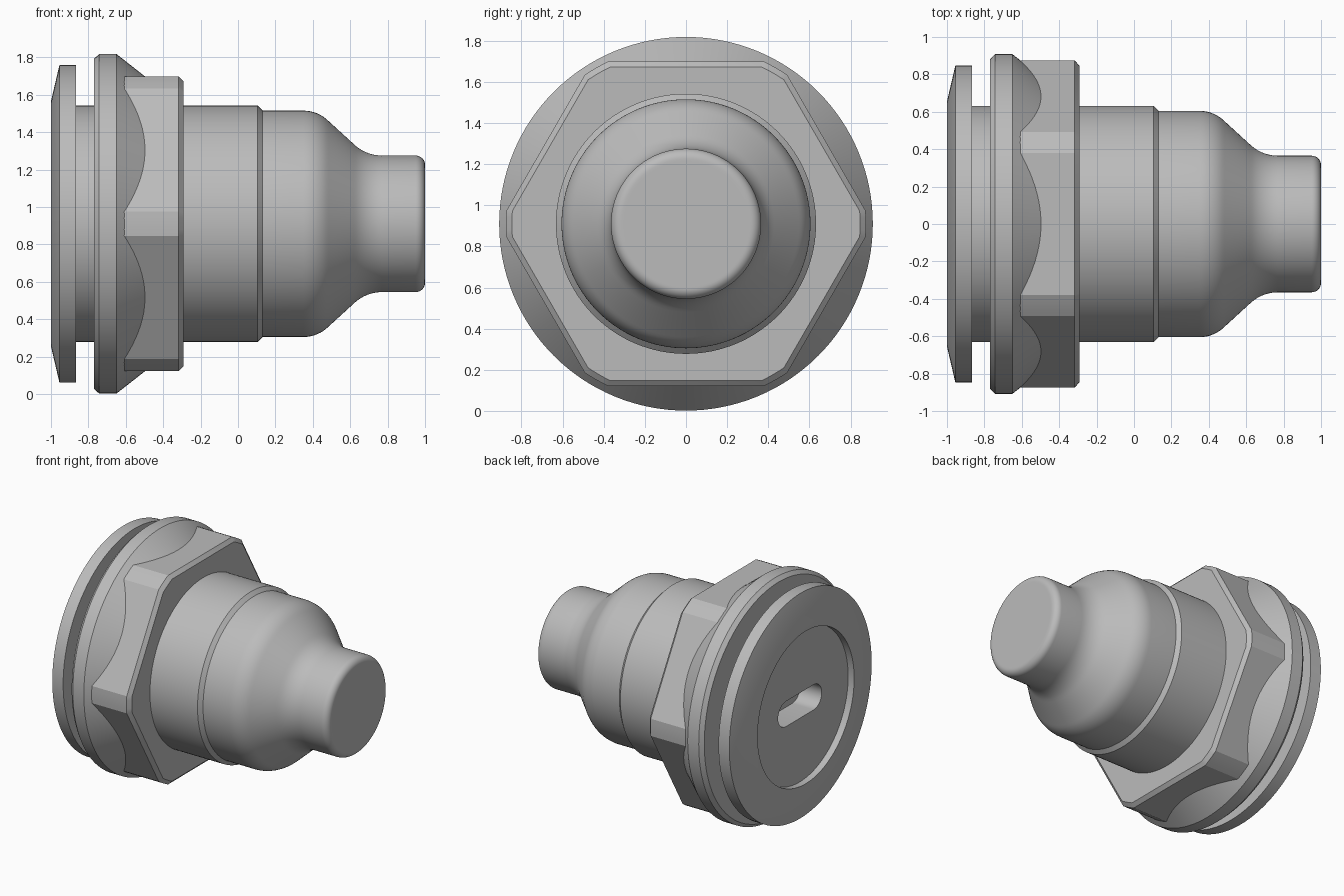
import bpy, bmesh, math
from math import sin, cos, pi, radians

cube = bpy.data.objects.get("Cube")
if cube:
    bpy.data.objects.remove(cube, do_unlink=True)

AXIS_Z = 0.91          # height of the turning axis, which runs along x
SEGMENTS = 128

metal = bpy.data.materials.new("satin_grey")
metal.use_nodes = True
GREY = (0.50, 0.50, 0.50, 1)
metal.diffuse_color = GREY
metal.node_tree.nodes["Principled BSDF"].inputs["Base Color"].default_value = GREY


def make_object(name, rings, angle):
    """Skin a list of equal-length rings of points and cap both ends."""
    bm = bmesh.new()
    loops = [[bm.verts.new(p) for p in ring] for ring in rings]
    n = len(loops[0])
    for a, b in zip(loops, loops[1:]):
        for i in range(n):
            j = (i + 1) % n
            bm.faces.new((a[i], a[j], b[j], b[i]))
    bm.faces.new(loops[0])
    bm.faces.new(loops[-1])
    bmesh.ops.recalc_face_normals(bm, faces=bm.faces)
    mesh = bpy.data.meshes.new(name)
    bm.to_mesh(mesh)
    bm.free()
    mesh.materials.append(metal)
    obj = bpy.data.objects.new(name, mesh)
    obj.location.z = AXIS_Z
    bpy.context.collection.objects.link(obj)
    smooth(obj, angle)
    return obj


def smooth(obj, angle):
    bpy.ops.object.select_all(action="DESELECT")
    obj.select_set(True)
    bpy.context.view_layer.objects.active = obj
    bpy.ops.object.shade_smooth_by_angle(angle=radians(angle))


def lathe(name, profile, angle=30):
    """Turn (x, radius) points around the x axis."""
    turns = [2 * pi * i / SEGMENTS for i in range(SEGMENTS)]
    return make_object(name, [[(x, r * cos(t), r * sin(t)) for t in turns]
                              for x, r in profile], angle)


def arc(cx, cr, radius, start, end, steps=8):
    """Fillet points in the (x, radius) plane, angles in degrees."""
    return [(cx + radius * cos(radians(start + (end - start) * i / steps)),
             cr + radius * sin(radians(start + (end - start) * i / steps)))
            for i in range(steps + 1)]


# Turned body: recessed head flange, groove, barrel, shoulder and nose
profile = [(-0.95, 0.575), (-1.0, 0.575), (-1.0, 0.655), (-0.955, 0.848),
           (-0.865, 0.848), (-0.865, 0.632), (0.105, 0.632), (0.132, 0.605)]
profile += arc(0.35, 0.415, 0.19, 90, 45)        # shoulder
profile += arc(0.77, 0.582, 0.217, 225, 270)     # neck
profile += arc(0.95, 0.315, 0.05, 90, 0)         # nose edge
profile += [(1.0, 0.305)]
body = lathe("body", profile)

# Slot in the recessed head, cut with a stadium-shaped prism
HALF_LENGTH, SLOT_R = 0.26, 0.095
outline = []
for side, start in ((1, -90), (-1, 90)):
    for i in range(17):
        a = radians(start + 180 * i / 16)
        outline.append((side * (HALF_LENGTH - SLOT_R) + SLOT_R * cos(a), SLOT_R * sin(a)))
cutter = make_object("slot_cutter", [[(x, y, z) for y, z in outline]
                                     for x in (-1.1, -0.4)], 30)
cutter.hide_render = True
cut = body.modifiers.new("slot", "BOOLEAN")
cut.operation = "DIFFERENCE"
cut.solver = "EXACT"
cut.object = cutter
bpy.context.view_layer.objects.active = body
bpy.ops.object.modifier_apply(modifier=cut.name)
bpy.data.objects.remove(cutter, do_unlink=True)
smooth(body, 30)

# Round collar of the nut, its cone running in under the hexagon
lathe("nut_collar", [(-0.77, 0.60), (-0.77, 0.882), (-0.742, 0.908),
                     (-0.65, 0.908), (-0.45, 0.751), (-0.45, 0.60)])

# Hexagon of the nut with rounded corners and a chamfered outer face
APOTHEM, CORNER_R, CHAMFER = 0.788, 0.875, 0.026
half = pi / 6 - math.acos(APOTHEM / CORNER_R)
hexagon = [(CORNER_R * cos(k * pi / 3 + half * s / 2), CORNER_R * sin(k * pi / 3 + half * s / 2))
           for k in range(6) for s in (-2, -1, 0, 1, 2)]
shrink = 1 - CHAMFER / APOTHEM
make_object("nut_hexagon", [[(x, y * f, z * f) for y, z in hexagon]
                            for x, f in ((-0.618, 1), (-0.317, 1), (-0.292, shrink))], 20)
